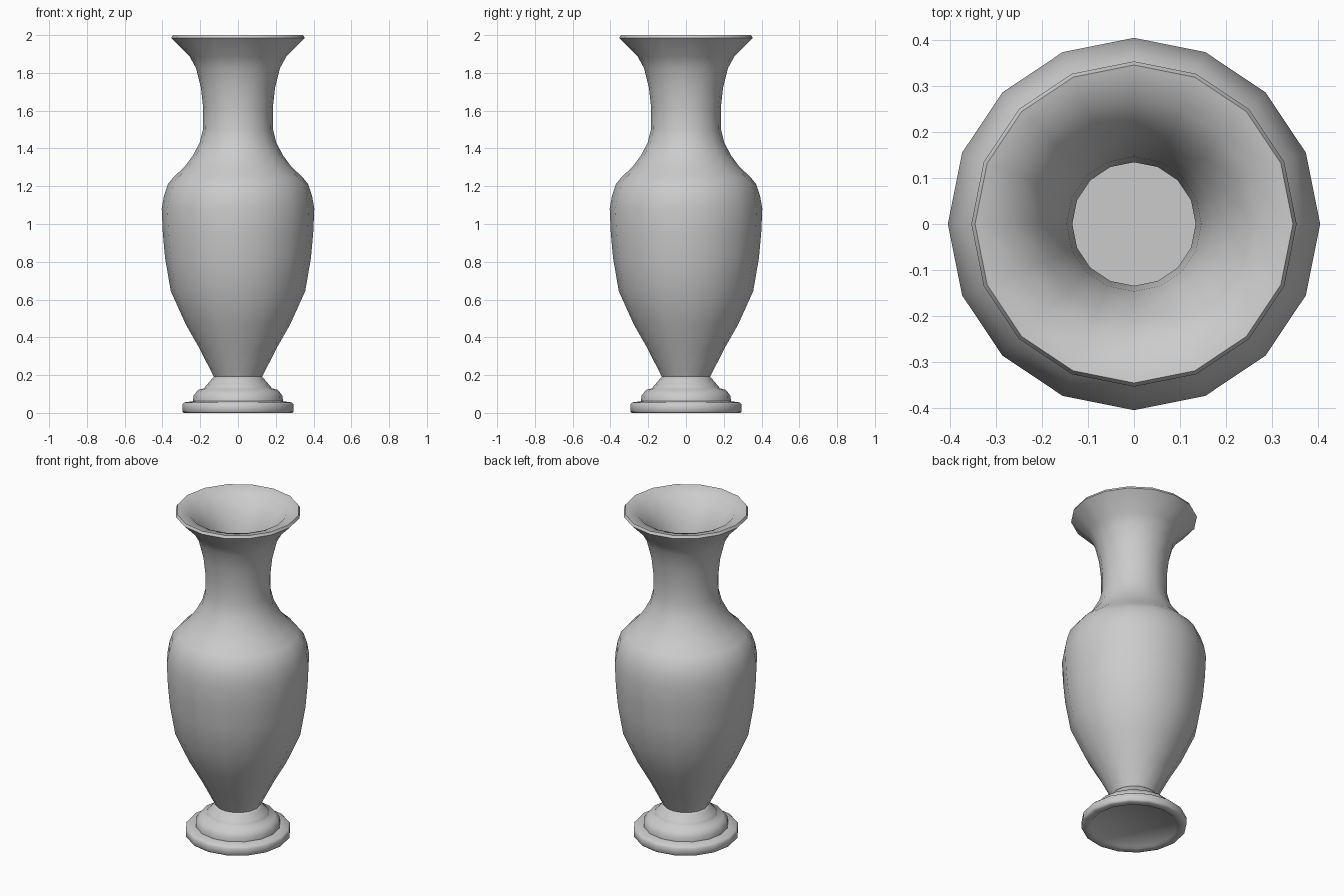
import bpy
import bmesh
import math

SIDES = 16
WALL = 0.05

cube = bpy.data.objects.get("Cube")
if cube:
    bpy.data.objects.remove(cube, do_unlink=True)

# Plain grey stoneware
stone = bpy.data.materials.new("grey stoneware")
grey = (0.6, 0.6, 0.6, 1.0)
stone.use_nodes = True
stone.diffuse_color = grey
stone.node_tree.nodes["Principled BSDF"].inputs["Base Color"].default_value = grey


def lathe(name, profile, sharp_angle):
    """Turn a (radius, height) profile around the z axis; its ends close on the axis."""
    bm = bmesh.new()
    verts = [bm.verts.new((radius, 0, height)) for radius, height in profile]
    edges = [bm.edges.new(pair) for pair in zip(verts, verts[1:])]
    bmesh.ops.spin(bm, geom=verts + edges, cent=(0, 0, 0), axis=(0, 0, 1),
                   angle=math.tau, steps=SIDES)
    bmesh.ops.remove_doubles(bm, verts=bm.verts, dist=0.0005)
    bmesh.ops.recalc_face_normals(bm, faces=bm.faces)
    mesh = bpy.data.meshes.new(name)
    bm.to_mesh(mesh)
    bm.free()
    mesh.materials.append(stone)
    obj = bpy.data.objects.new(name, mesh)
    bpy.context.collection.objects.link(obj)
    bpy.ops.object.select_all(action='DESELECT')
    obj.select_set(True)
    bpy.context.view_layer.objects.active = obj
    bpy.ops.object.shade_smooth_by_angle(angle=math.radians(sharp_angle))
    return obj


# Outer wall from the bottom of the belly up to the flare of the neck
outer_wall = [
    (0.127, 0.19), (0.206, 0.345), (0.277, 0.47), (0.356, 0.645),
    (0.386, 0.82), (0.398, 0.95), (0.404, 1.08), (0.392, 1.15),
    (0.372, 1.21), (0.34, 1.25), (0.285, 1.3), (0.24, 1.36),
    (0.203, 1.43), (0.185, 1.5), (0.184, 1.61), (0.196, 1.72),
    (0.222, 1.825), (0.255, 1.885),
]

# Rolled lip with a broad, nearly flat top
lip = [(0.353, 1.985), (0.345, 2.0), (0.335, 1.998), (0.27, 1.98)]

# The hollow follows the outer wall down to a floor above the foot
inner_wall = [(radius - WALL, height) for radius, height in reversed(outer_wall[1:])]
floor = [(0, inner_wall[-1][1])]

lathe("vase_body", [(0, 0.19)] + outer_wall + lip + inner_wall + floor, 60)

# Stepped foot with rounded mouldings and a shallow recess underneath
foot_profile = [
    (0, 0.01), (0.24, 0.01), (0.25, 0), (0.288, 0),
    (0.295, 0.008), (0.295, 0.045), (0.286, 0.055),
    (0.238, 0.062), (0.236, 0.09), (0.225, 0.105), (0.21, 0.122),
    (0.178, 0.13), (0.174, 0.14), (0.162, 0.152),
    (0.138, 0.18), (0.125, 0.195), (0, 0.195),
]
lathe("foot", foot_profile, 60)
